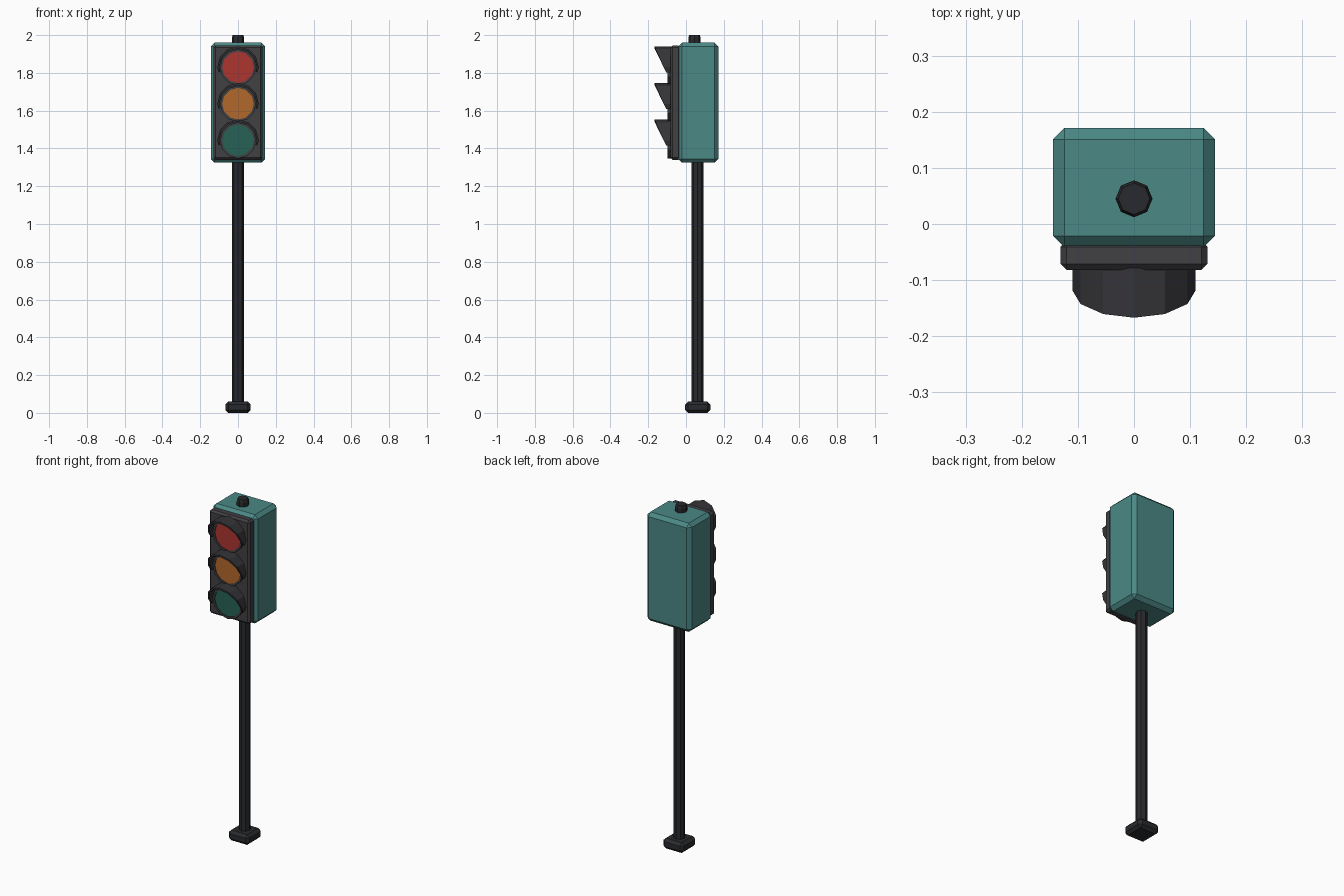
import bpy, bmesh, math

if "Cube" in bpy.data.objects:
    bpy.data.objects.remove(bpy.data.objects["Cube"])


def material(name, rgb):
    m = bpy.data.materials.new(name)
    m.diffuse_color = (*rgb, 1)
    m.use_nodes = True
    m.node_tree.nodes["Principled BSDF"].inputs["Base Color"].default_value = m.diffuse_color
    return m


TEAL = material("teal", (0.07, 0.25, 0.24))
PANEL = material("panel_grey", (0.052, 0.052, 0.058))
DARK = material("dark_metal", (0.022, 0.023, 0.026))
HOOD = material("hood_grey", (0.035, 0.035, 0.04))
LENSES = {
    "red": material("red", (0.42, 0.035, 0.03)),
    "amber": material("amber", (0.45, 0.14, 0.025)),
    "green": material("green", (0.02, 0.12, 0.09)),
}


def finish(name, bm, mat):
    bmesh.ops.recalc_face_normals(bm, faces=bm.faces)
    me = bpy.data.meshes.new(name)
    bm.to_mesh(me)
    bm.free()
    me.materials.append(mat)
    ob = bpy.data.objects.new(name, me)
    bpy.context.collection.objects.link(ob)
    return ob


def box(name, lo, hi, bevel, mat):
    bm = bmesh.new()
    bmesh.ops.create_cube(bm, size=1)
    for v in bm.verts:
        v.co = [(a + b) / 2 + c * (b - a) for a, b, c in zip(lo, hi, v.co)]
    bmesh.ops.bevel(bm, geom=bm.edges[:], offset=bevel, segments=1, affect='EDGES')
    return finish(name, bm, mat)


def loft(name, rings, mat, closed=False):
    """Join rings of points; closed makes a tube, otherwise the ends are capped."""
    bm = bmesh.new()
    vs = [[bm.verts.new(p) for p in r] for r in rings]
    n = len(vs[0])
    pairs = list(zip(vs, vs[1:])) + ([(vs[-1], vs[0])] if closed else [])
    for a, b in pairs:
        for i in range(n):
            j = (i + 1) % n
            bm.faces.new((a[i], a[j], b[j], b[i]))
    if not closed:
        bm.faces.new(vs[0])
        bm.faces.new(vs[-1])
    return finish(name, bm, mat)


def upright(r, y, z, n=8):
    return [(r * math.cos(2 * math.pi * i / n), y + r * math.sin(2 * math.pi * i / n), z)
            for i in range(n)]


def facing(r, y, z, n=12):
    return [(r * math.cos(2 * math.pi * i / n), y, z + r * math.sin(2 * math.pi * i / n))
            for i in range(n)]


# Base, pole and top cap
box("base", (-0.067, -0.005, 0), (0.067, 0.129, 0.06), 0.016, DARK)
loft("pole", [upright(0.031, 0.061, 0.05), upright(0.031, 0.061, 1.34)], DARK)
loft("top_cap", [upright(0.033, 0.045, 1.95), upright(0.033, 0.045, 1.985),
                 upright(0.028, 0.045, 2.0)], DARK)

# Housing and front panel
box("housing", (-0.144, -0.041, 1.325), (0.144, 0.171, 1.96), 0.02, TEAL)
box("front_panel", (-0.131, -0.082, 1.34), (0.131, -0.03, 1.945), 0.011, PANEL)


def hood(name, zc):
    # Open arch, deepest at the top and tapering down both sides
    rings = []
    for deg in [-15] + list(range(0, 181, 30)) + [195]:
        a = math.radians(deg)
        k = math.cos(math.radians(15)) if deg in (-15, 195) else 1
        front = -0.118 - 0.049 * math.sin(a)
        ring = []
        for r, y in ((0.11, -0.078), (0.11, front), (0.099, front), (0.099, -0.078)):
            ring.append((r * k * math.cos(a), y, zc + r * k * math.sin(a)))
        rings.append(ring)
    loft(name, rings, HOOD)


# Three lamps: bezel ring, lens and hood
for i, (colour, mat) in enumerate(LENSES.items()):
    zc = 1.83 - 0.1935 * i
    loft(colour + "_bezel", [facing(0.096, -0.078, zc), facing(0.096, -0.097, zc),
                             facing(0.084, -0.097, zc), facing(0.084, -0.078, zc)],
         PANEL, closed=True)
    loft(colour + "_lens", [facing(0.084, -0.078, zc), facing(0.084, -0.093, zc)], mat)
    hood(colour + "_hood", zc)
